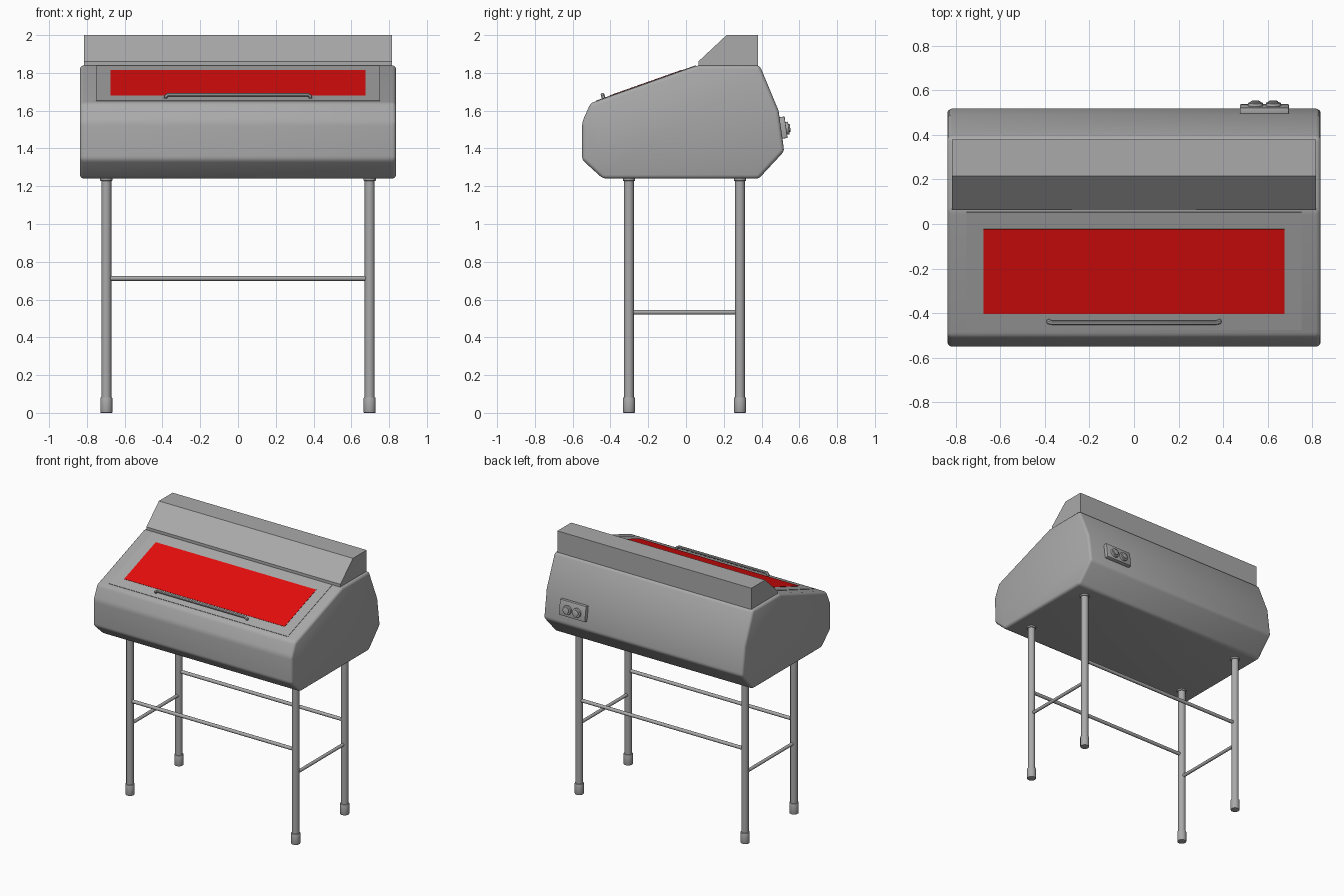
import bpy, bmesh, math
from mathutils import Vector, Euler

default = bpy.data.objects.get("Cube")
if default:
    bpy.data.objects.remove(default, do_unlink=True)


def material(name, rgb):
    m = bpy.data.materials.new(name)
    m.use_nodes = True
    m.diffuse_color = (*rgb, 1)
    m.node_tree.nodes["Principled BSDF"].inputs["Base Color"].default_value = (*rgb, 1)
    return m


GREY = material("grey metal", (0.4, 0.4, 0.4))
RED = material("red window", (0.8, 0.004, 0.004))


def finish(ob, name, mat, bevel=0, segments=3):
    ob.name = name
    ob.data.materials.clear()
    ob.data.materials.append(mat)
    bpy.ops.object.select_all(action="DESELECT")
    ob.select_set(True)
    bpy.context.view_layer.objects.active = ob
    if bevel:
        mod = ob.modifiers.new("Bevel", "BEVEL")
        mod.width = bevel
        mod.segments = segments
        mod.limit_method = "ANGLE"
        mod.angle_limit = math.radians(15)
        bpy.ops.object.modifier_apply(modifier=mod.name)
    bpy.ops.object.shade_smooth_by_angle(angle=math.radians(35))
    return ob


def extrude_profile(name, profile, half_width, bevel=0):
    """Side outline (y, z) swept across the width."""
    bm = bmesh.new()
    face = bm.faces.new([bm.verts.new((-half_width, y, z)) for y, z in profile])
    new = bmesh.ops.extrude_face_region(bm, geom=[face])["geom"]
    bmesh.ops.translate(bm, vec=(2 * half_width, 0, 0),
                        verts=[v for v in new if isinstance(v, bmesh.types.BMVert)])
    bmesh.ops.recalc_face_normals(bm, faces=bm.faces)
    mesh = bpy.data.meshes.new(name)
    bm.to_mesh(mesh)
    bm.free()
    ob = bpy.data.objects.new(name, mesh)
    bpy.context.collection.objects.link(ob)
    return finish(ob, name, GREY, bevel)


def box(name, centre, size, tilt, mat, bevel=0):
    bpy.ops.mesh.primitive_cube_add(size=1, location=centre, rotation=(tilt, 0, 0))
    ob = bpy.context.object
    ob.scale = size
    bpy.ops.object.transform_apply(location=False, rotation=False, scale=True)
    return finish(ob, name, mat, bevel, 2)


def rod(name, start, end, radius, bevel=0, sides=24):
    a, b = Vector(start), Vector(end)
    bpy.ops.mesh.primitive_cylinder_add(
        vertices=sides, radius=radius, depth=(b - a).length, location=(a + b) / 2,
        rotation=(b - a).to_track_quat("Z", "Y").to_euler())
    return finish(bpy.context.object, name, GREY, bevel, 2)


# Cabinet and the raised hood along its back
extrude_profile("cabinet_body", [
    (-0.55, 1.34), (-0.44, 1.24), (0.385, 1.24), (0.52, 1.385), (0.49, 1.6),
    (0.39, 1.84), (0.06, 1.84), (-0.505, 1.64), (-0.55, 1.54)], 0.837, 0.02)
extrude_profile("rear_hood", [
    (0.065, 1.83), (0.065, 1.86), (0.215, 2), (0.38, 2), (0.38, 1.83)], 0.816)

# Sloping lid, its window and its handle
SLOPE = math.atan2(0.2, 0.565)
turn = Euler((SLOPE, 0, 0)).to_matrix()


def on_slope(x, y, lift):
    return Vector((x, y, 1.64 + (y + 0.505) * math.tan(SLOPE))) + turn @ Vector((0, 0, lift))


def slope_plate(name, half_width, y0, y1, lift, mat):
    length = (y1 - y0) / math.cos(SLOPE)
    box(name, on_slope(0, (y0 + y1) / 2, lift), (2 * half_width, length, 0.006), SLOPE, mat)


slope_plate("lid_panel", 0.752, -0.475, 0.053, 0, GREY)
slope_plate("lid_window", 0.675, -0.402, -0.022, 0.002, RED)

curve = bpy.data.curves.new("lid_handle", "CURVE")
curve.dimensions = "3D"
curve.bevel_depth = 0.01
curve.bevel_resolution = 3
curve.use_fill_caps = True
spline = curve.splines.new("POLY")
path = [(-0.383, 0), (-0.383, 0.012), (-0.37, 0.021),
        (0.37, 0.021), (0.383, 0.012), (0.383, 0)]
spline.points.add(len(path) - 1)
for point, (x, lift) in zip(spline.points, path):
    point.co = (*on_slope(x, -0.435, lift), 1)
handle = bpy.data.objects.new("lid_handle", curve)
bpy.context.collection.objects.link(handle)
bpy.ops.object.select_all(action="DESELECT")
handle.select_set(True)
bpy.context.view_layer.objects.active = handle
bpy.ops.object.convert(target="MESH")
finish(bpy.context.object, "lid_handle", GREY)

# Legs with collars and rubber-style feet
LEG_X, FRONT_Y, BACK_Y = 0.697, -0.302, 0.286
for side, x in (("left", LEG_X), ("right", -LEG_X)):
    for end, y in (("front", FRONT_Y), ("back", BACK_Y)):
        label = f"{end}_{side}"
        rod(f"{label}_leg", (x, y, 0.02), (x, y, 1.25), 0.026)
        rod(f"{label}_foot", (x, y, 0), (x, y, 0.082), 0.032, 0.004)
        rod(f"{label}_collar", (x, y, 1.228), (x, y, 1.25), 0.033, 0.004)
    rod(f"{side}_side_rail", (x, FRONT_Y, 0.533), (x, BACK_Y, 0.533), 0.012)
for end, y in (("front", FRONT_Y), ("back", BACK_Y)):
    rod(f"{end}_cross_rail", (-LEG_X, y, 0.712), (LEG_X, y, 0.712), 0.013)

# Outlet plate with two round sockets on the back
BACK_TILT = math.atan2(0.03, 0.215)
out = Euler((BACK_TILT, 0, 0)).to_matrix() @ Vector((0, 1, 0))
plate = Vector((0.585, 0.512, 1.51))
box("outlet_plate", plate, (0.22, 0.036, 0.115), BACK_TILT, GREY, 0.004)
for label, dx in (("left", 0.04), ("right", -0.04)):
    seat = plate + Vector((dx, 0, -0.006))
    rod(f"{label}_socket_ring", seat, seat + out * 0.033, 0.034, 0.004)
    rod(f"{label}_socket_cap", seat, seat + out * 0.04, 0.022, 0.003)
